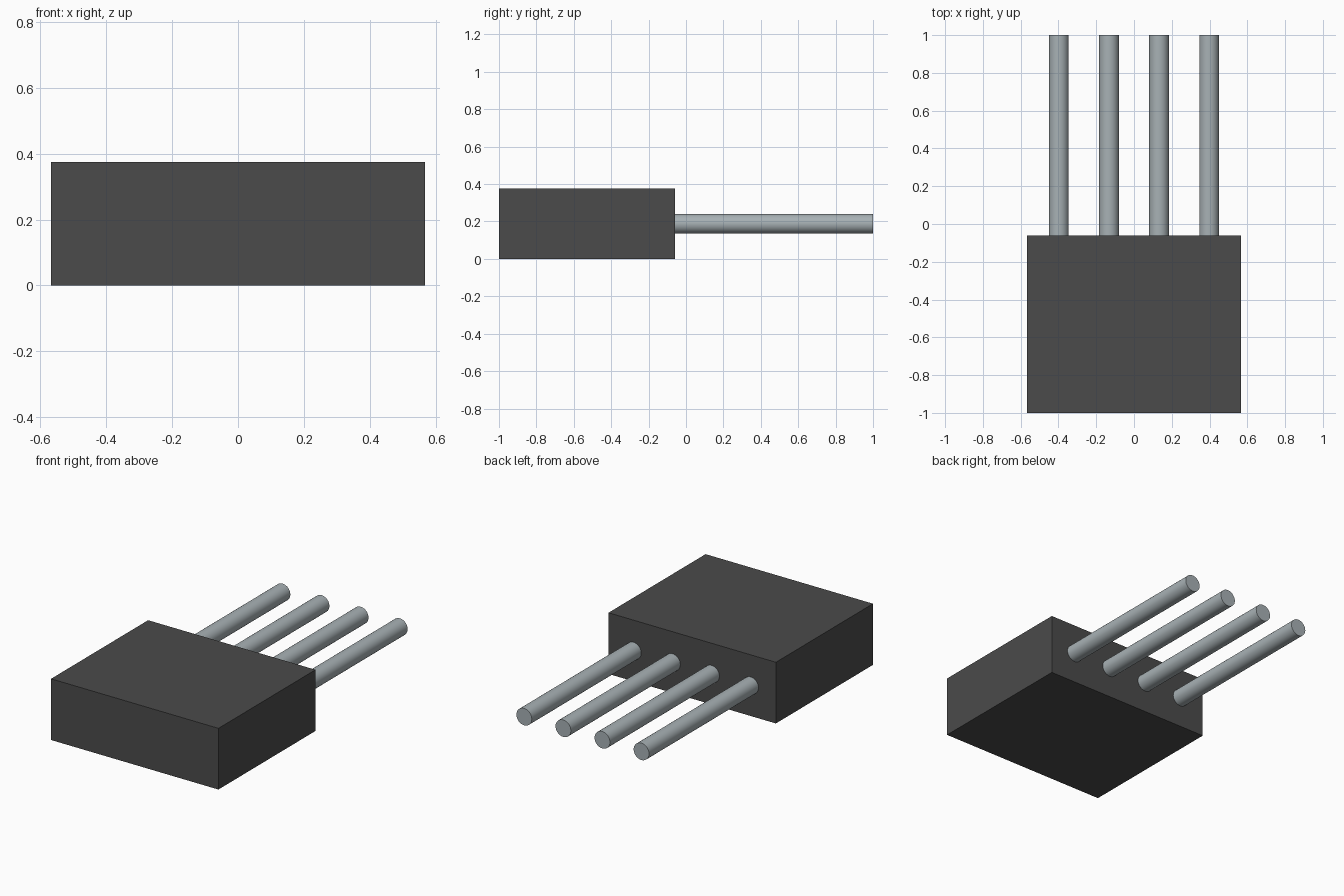
import bpy
import math

cube = bpy.data.objects.get("Cube")
if cube:
    bpy.data.objects.remove(cube, do_unlink=True)


def make_material(name, rgb, metallic=0.0):
    mat = bpy.data.materials.new(name)
    mat.use_nodes = True
    mat.diffuse_color = (*rgb, 1.0)
    bsdf = mat.node_tree.nodes["Principled BSDF"]
    bsdf.inputs["Base Color"].default_value = (*rgb, 1.0)
    bsdf.inputs["Metallic"].default_value = metallic
    return mat


dark_plastic = make_material("dark grey plastic", (0.07, 0.07, 0.07))
steel = make_material("light steel", (0.39, 0.44, 0.46))

WIDTH, HEIGHT = 1.135, 0.375
FRONT, BODY_BACK, PIN_END = -1.0, -0.06, 1.0
PIN_RADIUS, PIN_PITCH, PIN_COUNT = 0.052, 0.265, 4
SINK = 0.02  # depth of each pin inside the housing

# Housing block
bpy.ops.mesh.primitive_cube_add(size=1, location=(0, (FRONT + BODY_BACK) / 2, HEIGHT / 2))
housing = bpy.context.object
housing.name = "housing"
housing.scale = (WIDTH, BODY_BACK - FRONT, HEIGHT)
bpy.ops.object.transform_apply(location=False, rotation=False, scale=True)
housing.data.materials.append(dark_plastic)

# Row of round pins out of the back
pin_start = BODY_BACK - SINK
for i in range(PIN_COUNT):
    x = (i - (PIN_COUNT - 1) / 2) * PIN_PITCH
    bpy.ops.mesh.primitive_cylinder_add(
        vertices=48, radius=PIN_RADIUS, depth=PIN_END - pin_start,
        location=(x, (pin_start + PIN_END) / 2, HEIGHT / 2),
        rotation=(math.pi / 2, 0, 0))
    pin = bpy.context.object
    pin.name = f"pin_{i + 1}"
    pin.data.materials.append(steel)
    bpy.ops.object.shade_smooth_by_angle(angle=math.radians(30))
